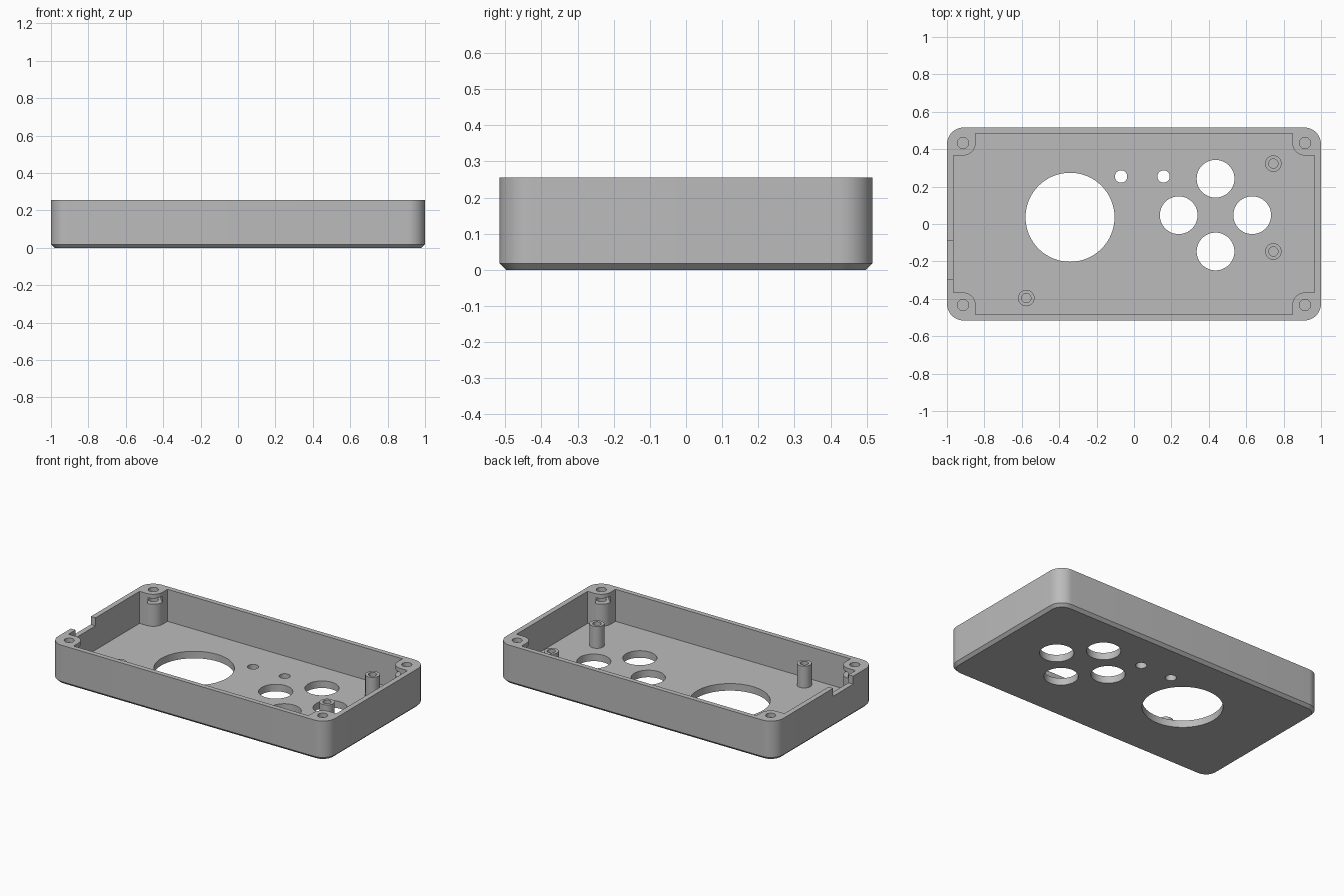
import bpy, bmesh, math

if "Cube" in bpy.data.objects:
    bpy.data.objects.remove(bpy.data.objects["Cube"])

H, FLOOR = 0.255, 0.046            # case height, floor thickness
HX, HY, R = 0.914, 0.433, 0.067    # screw boss position and radius
IX, IY = 0.966, 0.484              # inner half sizes

grey = bpy.data.materials.new("grey plastic")
grey.diffuse_color = (0.5, 0.5, 0.5, 1)
grey.use_nodes = True
grey.node_tree.nodes["Principled BSDF"].inputs["Base Color"].default_value = grey.diffuse_color


def arc(cx, cy, r, a0, a1, n):
    return [(cx + r * math.cos(math.radians(a0 + (a1 - a0) * i / n)),
             cy + r * math.sin(math.radians(a0 + (a1 - a0) * i / n))) for i in range(n + 1)]


def four_way(quarter):
    """Mirror a counter-clockwise quarter outline into all quadrants."""
    pts = []
    for sx, sy in ((1, 1), (-1, 1), (-1, -1), (1, -1)):
        q = [(x * sx, y * sy) for x, y in quarter]
        pts += q if sx * sy > 0 else q[::-1]
    return pts


def loft(name, rings):
    """Closed solid through a list of (outline, z)."""
    bm = bmesh.new()
    loops = [[bm.verts.new((x, y, z)) for x, y in pts] for pts, z in rings]
    n = len(loops[0])
    for a, b in zip(loops, loops[1:]):
        for i in range(n):
            j = (i + 1) % n
            bm.faces.new((a[i], a[j], b[j], b[i]))
    bm.faces.new(loops[0][::-1])
    bm.faces.new(loops[-1])
    bmesh.ops.recalc_face_normals(bm, faces=bm.faces)
    me = bpy.data.meshes.new(name)
    bm.to_mesh(me)
    bm.free()
    me.materials.append(grey)
    ob = bpy.data.objects.new(name, me)
    bpy.context.collection.objects.link(ob)
    return ob


def cylinder(name, x, y, r, z0, z1, n=32):
    pts = arc(x, y, r, 0, 360, n)[:-1]
    return loft(name, [(pts, z0), (pts, z1)])


def box(name, x0, x1, y0, y1, z0, z1):
    pts = [(x0, y0), (x1, y0), (x1, y1), (x0, y1)]
    return loft(name, [(pts, z0), (pts, z1)])


def cut(target, cutter):
    bpy.context.view_layer.objects.active = target
    mod = target.modifiers.new("cut", 'BOOLEAN')
    mod.operation, mod.solver, mod.object = 'DIFFERENCE', 'EXACT', cutter
    bpy.ops.object.modifier_apply(modifier=mod.name)
    bpy.data.objects.remove(cutter)


def smooth(ob):
    bpy.ops.object.select_all(action='DESELECT')
    ob.select_set(True)
    bpy.context.view_layer.objects.active = ob
    bpy.ops.object.shade_smooth_by_angle(angle=math.radians(30))


def rounded(inset):
    r = 0.09 - inset
    return four_way(arc(0.91, 0.426, r, 0, 90, 12))


# Outer case with chamfered bottom edge
case = loft("case_shell", [(rounded(0.018), 0), (rounded(0), 0.018), (rounded(0), H)])

# Cavity that leaves a rounded boss in each corner
quarter = [(IX, HY - R)] + arc(HX, HY, R, -90, -180, 12) + [(HX - R, IY)]
outline = four_way(quarter)
cut(case, loft("cavity", [(outline, FLOOR), (outline, H + 0.1)]))

# Large round opening, two small holes and four button holes in the floor
for x, y, r, n in ((-0.342, 0.036, 0.238, 64),
                   (-0.069, 0.254, 0.033, 32), (0.158, 0.254, 0.033, 32),
                   (0.436, 0.242, 0.101, 48), (0.436, -0.147, 0.101, 48),
                   (0.239, 0.047, 0.101, 48), (0.632, 0.047, 0.101, 48)):
    cut(case, cylinder("floor_hole", x, y, r, -0.1, FLOOR + 0.1, n))

# Cable notch in the left wall
cut(case, box("notch", -1.1, -0.95, -0.294, -0.087, H - 0.052, H + 0.1))

# Screw holes and diagonal nut slots in the corner bosses
for sx in (1, -1):
    for sy in (1, -1):
        cut(case, cylinder("screw_hole", HX * sx, HY * sy, 0.03, 0.1, H + 0.1))
        slot = box("nut_slot", -0.045, 0.12, -0.045, 0.045, 0.19, 0.228)
        slot.location = (HX * sx, HY * sy, 0)
        slot.rotation_euler.z = math.atan2(-sy, -sx)
        bpy.context.view_layer.update()
        cut(case, slot)
smooth(case)

# Hollow mounting posts on the floor
for i, (x, y) in enumerate(((0.745, 0.323), (0.745, -0.147), (-0.576, -0.396))):
    post = cylinder(f"mounting_post_{i + 1}", x, y, 0.044, FLOOR - 0.01, 0.188)
    cut(post, cylinder("post_hole", x, y, 0.025, FLOOR, 0.3))
    smooth(post)
